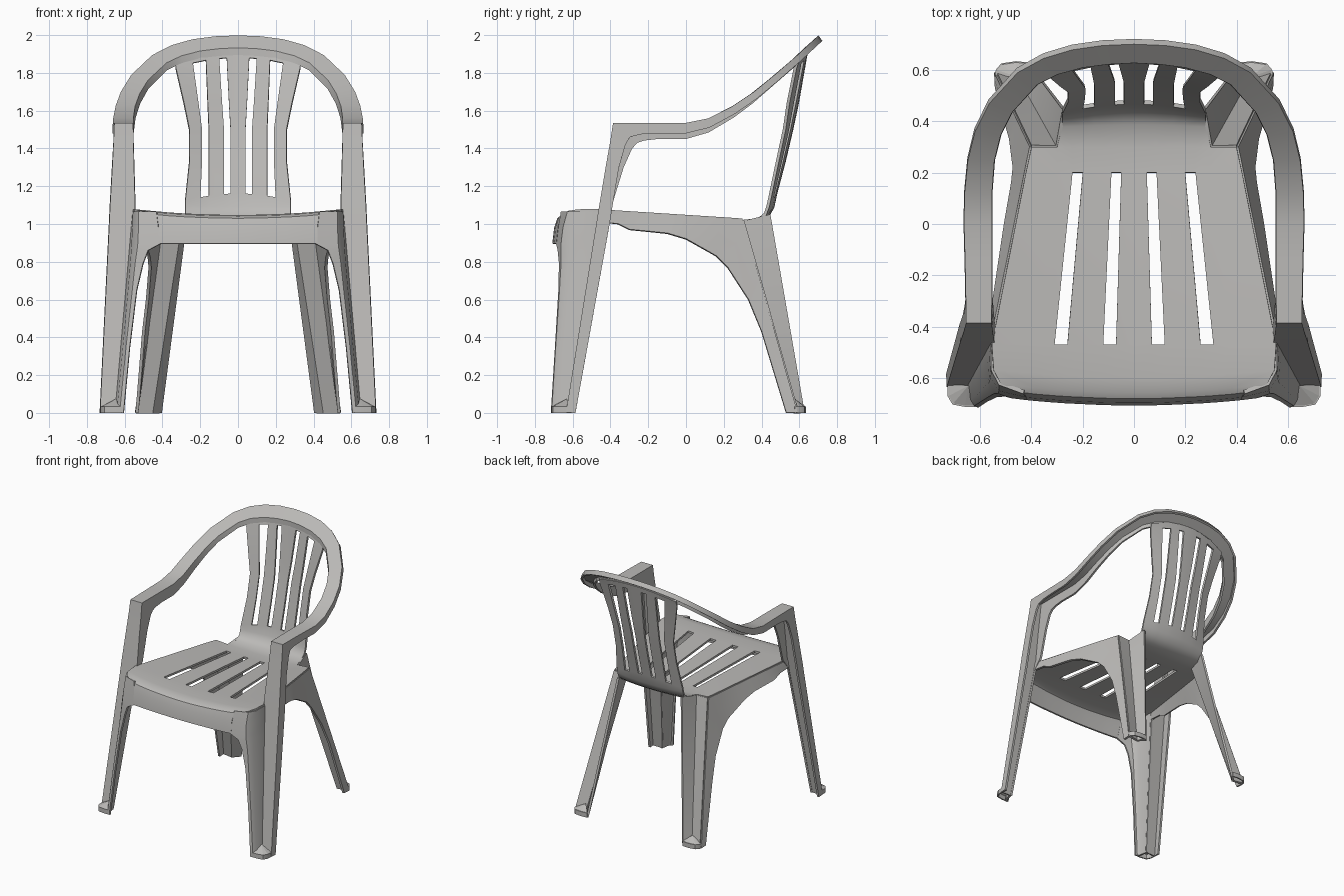
import bpy, bmesh
from mathutils import Vector

cube = bpy.data.objects.get("Cube")
if cube:
    bpy.data.objects.remove(cube, do_unlink=True)

plastic = bpy.data.materials.new("warm grey plastic")
plastic.use_nodes = True
grey = (0.5, 0.492, 0.478, 1)
plastic.diffuse_color = grey
plastic.node_tree.nodes["Principled BSDF"].inputs["Base Color"].default_value = grey


def lerp(a, b, t):
    return Vector(a).lerp(Vector(b), t)


def sheet(name, rows, hole=None, thick=0.016):
    """Skin rows of points, mirror across x and give the sheet thickness."""
    bm = bmesh.new()
    grid = [[bm.verts.new(p) for p in row] for row in rows]
    for r in range(len(grid) - 1):
        low, high = grid[r], grid[r + 1]
        for c in range(min(len(low), len(high)) - 1):
            if not (hole and hole(r, c)):
                bm.faces.new((low[c], low[c + 1], high[c + 1], high[c]))
    bmesh.ops.remove_doubles(bm, verts=bm.verts, dist=0.0005)
    bmesh.ops.recalc_face_normals(bm, faces=bm.faces)
    mesh = bpy.data.meshes.new(name)
    bm.to_mesh(mesh)
    bm.free()
    mesh.materials.append(plastic)
    ob = bpy.data.objects.new(name, mesh)
    bpy.context.scene.collection.objects.link(ob)
    mirror = ob.modifiers.new("Mirror", "MIRROR")
    mirror.use_clip = True
    solid = ob.modifiers.new("Thickness", "SOLIDIFY")
    solid.thickness = thick
    solid.offset = 0
    bpy.ops.object.select_all(action="DESELECT")
    ob.select_set(True)
    bpy.context.view_layer.objects.active = ob
    bpy.ops.object.convert(target="MESH")
    bpy.ops.object.shade_smooth_by_angle(angle=0.6)
    return ob


# Seat and back: one shell, slots left open between the slat columns
front = (0, 0.07, 0.12, 0.26, 0.31, 0.38)
rear = (0, 0.05, 0.088, 0.2, 0.24, 0.3)
low = (0, 0.04, 0.075, 0.155, 0.2, 0.28)
mid = (0, 0.04, 0.075, 0.155, 0.192, 0.258)
top = (0, 0.06, 0.1, 0.17, 0.24, 0.33)
# y, z, sideways bend in y, sideways bend in z, slat columns, seat edge
profile = [
    (-0.70, 0.895, 0.12, 0, front, 0.42),
    (-0.69, 0.98, 0.12, 0.05, front, 0.42),
    (-0.675, 1.025, 0.12, 0.1, front, 0.43),
    (-0.655, 1.035, 0.12, 0.1, front, 0.52),
    (-0.6, 1.04, 0.1, 0.1, front, 0.548),
    (-0.47, 1.04, 0, 0.1, front, 0.555),
    (0.2, 1.01, 0, 0.1, rear, 0.422),
    (0.3, 1.005, 0, 0.1, rear, 0.4),
    (0.39, 1.015, -0.1, 0.1, low, None),
    (0.435, 1.045, -0.2, 0.1, low, None),
    (0.46, 1.09, -0.35, 0, low, None),
    (0.475, 1.16, -0.45, -0.5, low, None),
    (0.52, 1.33, -0.55, 0, mid, None),
    (0.56, 1.5, -0.6, 0, mid, None),
    (0.59, 1.64, -0.6, 0, [lerp((a, 0, 0), (b, 0, 0), 0.4).x for a, b in zip(mid, top)], None),
    (0.632, 1.88, -0.5, -0.5, top, None),
    (0.64, 1.92, -0.45, -0.5, top, None),
]
shell = []
for y, z, by, bz, cols, edge in profile:
    xs = list(cols) + ([edge] if edge else [])
    shell.append([(x, y + by * x * x, z + bz * x * x) for x in xs])
sheet("seat_and_back", shell,
      hole=lambda r, c: c in (1, 3) and (r == 5 or 11 <= r <= 14))


# Arm hoop: channel strip running up the front leg, along the arm, round the back
def hoop_height(y):
    keys = [(-1, 1.53), (0, 1.53), (0.1, 1.545), (0.22, 1.6), (0.37, 1.70),
            (0.55, 1.85), (0.71, 2.0)]
    for (y0, z0), (y1, z1) in zip(keys, keys[1:]):
        if y <= y1:
            return z0 + (z1 - z0) * (y - y0) / (y1 - y0)
    return keys[-1][1]


def channel(inner, outer, lip_in, lip_out):
    inner, outer = Vector(inner), Vector(outer)
    return [inner + Vector(lip_in), inner, outer, outer + Vector(lip_out)]


def leg_corner(z):
    """Inside corner of the front leg at a height below the seat."""
    return lerp((0.645, -0.63, 0), (0.55, -0.458, 1.07), z / 1.07)


strip = []
for z in (0, 0.5, 1.0):
    k = leg_corner(z)
    strip.append(channel(k, (0.725 - 0.049 * z, k.y, z), (0, 0.012, 0), (0, 0.045 + 0.02 * z, 0)))
strip += [
    channel((0.55, -0.455, 1.09), (0.672, -0.455, 1.09), (0, 0.06, 0), (0, 0.065, 0)),
    channel((0.556, -0.42, 1.3), (0.66, -0.42, 1.3), (0, 0.09, 0), (0, 0.065, 0)),
    channel((0.559, -0.395, 1.44), (0.653, -0.395, 1.44), (0, 0.11, -0.04), (0, 0.075, -0.02)),
    channel((0.56, -0.382, 1.53), (0.65, -0.382, 1.53), (0, 0.125, -0.1), (0, 0.085, -0.07)),
    channel((0.56, -0.25, 1.53), (0.651, -0.25, 1.53), (0, 0.03, -0.088), (0, 0.01, -0.055)),
]
hoop = [(0.56, -0.15, 0.653, -0.15), (0.56, 0, 0.657, 0), (0.56, 0.12, 0.655, 0.12),
        (0.55, 0.25, 0.642, 0.25), (0.525, 0.35, 0.615, 0.36), (0.48, 0.44, 0.56, 0.47),
        (0.38, 0.55, 0.45, 0.59), (0.3, 0.59, 0.35, 0.645), (0.2, 0.617, 0.24, 0.678),
        (0.1, 0.63, 0.12, 0.695), (0, 0.635, 0, 0.7)]
for ix, iy, ox, oy in hoop:
    t = min(max(iy / 0.5, 0), 1)
    strip.append(channel((ix, iy, hoop_height(iy)), (ox, oy, hoop_height(oy)),
                         (0, 0, -0.08 + 0.045 * t), (0, 0.015 * t, -0.05 + 0.025 * t)))
sheet("arm_hoop", strip)

# Front leg: panel from the strip forward, curving round into the front apron
levels = [  # z, side corner, front corner, inner edge
    (1.065, (0.549, -0.57), (0.522, -0.622), (0.43, -0.655)),
    (0.98, (0.552, -0.595), (0.522, -0.645), (0.42, -0.668)),
    (0.895, (0.556, -0.61), (0.526, -0.655), (0.41, -0.68)),
    (0.86, (0.558, -0.615), (0.53, -0.655), (0.475, -0.672)),
    (0.79, (0.563, -0.62), (0.54, -0.655), (0.502, -0.665)),
    (0.65, (0.575, -0.63), (0.555, -0.663), (0.535, -0.668)),
    (0.35, (0.602, -0.66), (0.588, -0.683), (0.572, -0.686)),
    (0, (0.635, -0.685), (0.622, -0.705), (0.605, -0.708)),
]
sheet("front_leg", [[leg_corner(z)] + [(x, y, z) for x, y in pts] for z, *pts in levels])

# Rear leg: backward strip and outward panel meeting in an inside corner
rear_top = [(0.40, 0.3, 1.02), (0.30, 0.3, 1.015), (0.272, 0.445, 1.05)]
rear_foot = [(0.538, 0.59, 0), (0.455, 0.575, 0), (0.41, 0.625, 0)]
sheet("rear_leg", [[lerp(a, b, t) for a, b in zip(rear_top, rear_foot)] for t in (0, 0.5, 1)])

# Side apron: hangs from the seat edge and sweeps down into the rear leg
arch = [(0.555, -0.46, 1.01), (0.55, -0.36, 1.0), (0.545, -0.3, 0.97), (0.515, -0.1, 0.95),
        (0.5, 0, 0.92), (0.472, 0.16, 0.83), (0.466, 0.22, 0.77), (0.48, 0.33, 0.6),
        (0.5, 0.40, 0.43), (0.535, 0.53, 0)]
apron = []
for i, p in enumerate(arch):
    if i < 7:
        edge = lerp((0.553, -0.46, 1.07), rear_top[0], i / 6)
    else:
        edge = lerp(rear_top[0], rear_foot[0], (0.3, 0.52, 1)[i - 7])
    apron.append([edge, lerp(edge, p, 0.5), p])
sheet("side_apron", apron)


# Feet: sloped toe cap closing each leg corner, with a short upright rim
def foot(name, apex, outline):
    rows = [[(*apex, 0.075)] * len(outline),
            [(x, y, 0.035) for x, y in outline],
            [(x, y, 0) for x, y in outline]]
    bm_rows = rows[1:]
    sheet(name + "_rim", bm_rows, thick=0.01)
    cap = bmesh.new()
    tip = cap.verts.new(rows[0][0])
    ring = [cap.verts.new(p) for p in rows[1]]
    for a, b in zip(ring, ring[1:]):
        cap.faces.new((tip, a, b))
    bmesh.ops.mirror(cap, geom=cap.verts[:] + cap.edges[:] + cap.faces[:],
                     axis="X", merge_dist=0)
    bmesh.ops.recalc_face_normals(cap, faces=cap.faces)
    mesh = bpy.data.meshes.new(name + "_cap")
    cap.to_mesh(mesh)
    cap.free()
    mesh.materials.append(plastic)
    ob = bpy.data.objects.new(name + "_cap", mesh)
    bpy.context.scene.collection.objects.link(ob)


foot("front_foot", (0.645, -0.63),
     [(0.722, -0.625), (0.722, -0.67), (0.705, -0.7), (0.66, -0.708), (0.61, -0.708)])
foot("rear_foot", (0.458, 0.575),
     [(0.538, 0.575), (0.534, 0.6), (0.515, 0.622), (0.46, 0.63), (0.41, 0.625)])
